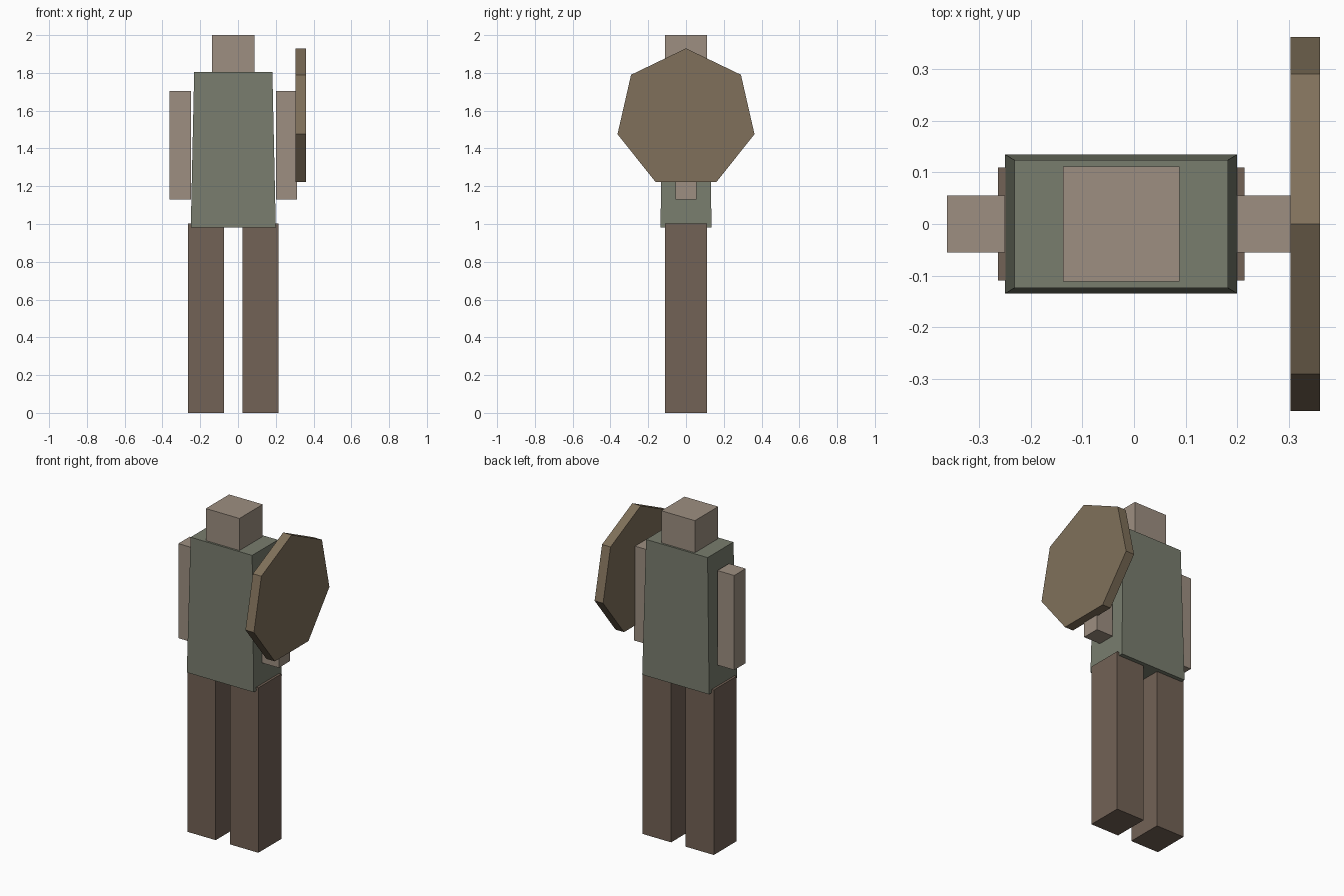
import bpy, bmesh, math

if "Cube" in bpy.data.objects:
    bpy.data.objects.remove(bpy.data.objects["Cube"])

CX = -0.025  # body midline; the shield offsets it from the model centre


def material(name, rgb):
    m = bpy.data.materials.new(name)
    m.diffuse_color = (*rgb, 1)
    m.use_nodes = True
    m.node_tree.nodes["Principled BSDF"].inputs["Base Color"].default_value = m.diffuse_color
    return m


def prism(name, bottom, top, mat):
    """Closed solid joining two matching outlines."""
    bm = bmesh.new()
    a = [bm.verts.new(p) for p in bottom]
    b = [bm.verts.new(p) for p in top]
    n = len(a)
    bm.faces.new(a[::-1])
    bm.faces.new(b)
    for i in range(n):
        j = (i + 1) % n
        bm.faces.new((a[i], a[j], b[j], b[i]))
    bmesh.ops.recalc_face_normals(bm, faces=bm.faces)
    mesh = bpy.data.meshes.new(name)
    bm.to_mesh(mesh)
    bm.free()
    mesh.materials.append(mat)
    ob = bpy.data.objects.new(name, mesh)
    bpy.context.collection.objects.link(ob)
    return ob


def rect(x, hx, hy, z):
    return [(x + sx * hx, sy * hy, z)
            for sx, sy in ((-1, -1), (1, -1), (1, 1), (-1, 1))]


def box(name, x, hx, hy, z0, z1, mat):
    return prism(name, rect(x, hx, hy, z0), rect(x, hx, hy, z1), mat)


skin = material("skin", (0.34, 0.275, 0.22))
cloth = material("green_cloth", (0.19, 0.205, 0.155))
trousers = material("brown_cloth", (0.17, 0.122, 0.092))
wood = material("wood", (0.215, 0.163, 0.103))

# Head and tapered torso
box("head", CX, 0.113, 0.112, 1.79, 2.0, skin)
prism("torso", rect(CX, 0.225, 0.135, 0.982), rect(CX, 0.207, 0.124, 1.805), cloth)

# Paired limbs
for side, s in (("left", 1), ("right", -1)):
    box(side + "_leg", CX + s * 0.1435, 0.0955, 0.11, 0.0, 1.003, trousers)
    box(side + "_arm", CX + s * 0.2815, 0.0565, 0.055, 1.13, 1.705, skin)

# Seven-sided shield on the left arm
R, ZC = 0.372, 1.558
ring = [(R * math.sin(i * math.tau / 7), ZC + R * math.cos(i * math.tau / 7))
        for i in range(7)]
prism("shield", [(0.304, y, z) for y, z in ring],
      [(0.361, y, z) for y, z in ring], wood)
